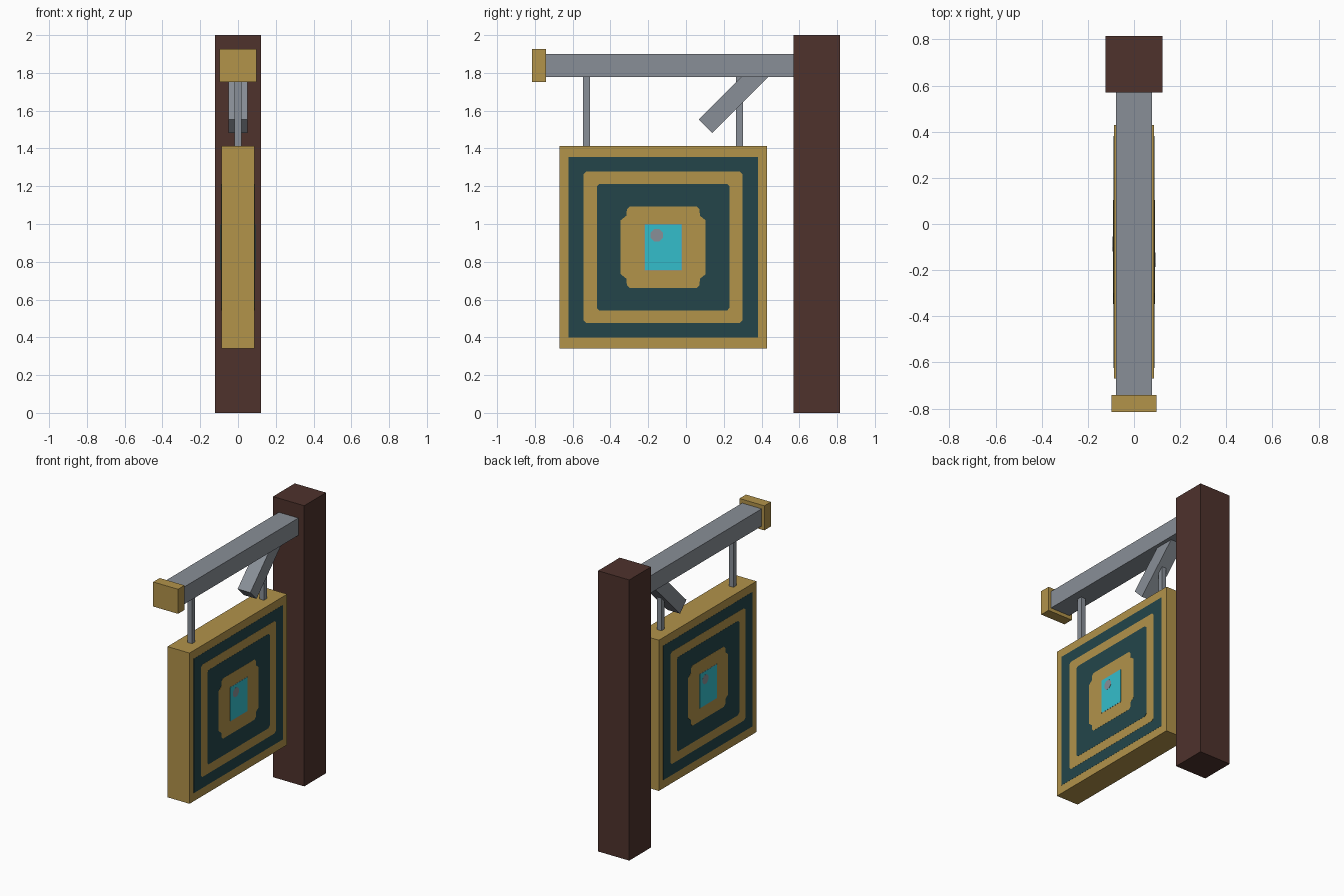
import bpy, bmesh, math
from mathutils import Vector

cube = bpy.data.objects.get("Cube")
if cube:
    bpy.data.objects.remove(cube, do_unlink=True)


def material(name, rgb):
    """Flat material from 0-255 sRGB values."""
    lin = []
    for v in rgb:
        c = v / 255
        lin.append(c / 12.92 if c <= 0.04045 else ((c + 0.055) / 1.055) ** 2.4)
    m = bpy.data.materials.new(name)
    m.use_nodes = True
    m.diffuse_color = (*lin, 1)
    bsdf = next(n for n in m.node_tree.nodes if n.type == 'BSDF_PRINCIPLED')
    bsdf.inputs["Base Color"].default_value = (*lin, 1)
    bsdf.inputs["Roughness"].default_value = 0.8
    return m


WOOD = material("dark wood", (78, 50, 44))
IRON = material("grey iron", (137, 143, 151))
GOLD = material("dull gold", (178, 147, 74))
TEAL = material("deep teal", (35, 69, 74))
CYAN = material("bright cyan", (52, 190, 203))


def prism(name, outline, x0, x1, mat):
    """Extrude a (y, z) outline from x0 to x1."""
    bm = bmesh.new()
    face = bm.faces.new([bm.verts.new((x0, y, z)) for y, z in outline])
    ext = bmesh.ops.extrude_face_region(bm, geom=[face])
    moved = [g for g in ext["geom"] if isinstance(g, bmesh.types.BMVert)]
    bmesh.ops.translate(bm, vec=Vector((x1 - x0, 0, 0)), verts=moved)
    bmesh.ops.recalc_face_normals(bm, faces=bm.faces)
    mesh = bpy.data.meshes.new(name)
    bm.to_mesh(mesh)
    bm.free()
    mesh.materials.append(mat)
    obj = bpy.data.objects.new(name, mesh)
    bpy.context.collection.objects.link(obj)
    return obj


def box(name, half_x, y0, y1, z0, z1, mat):
    return prism(name, [(y0, z0), (y1, z0), (y1, z1), (y0, z1)], -half_x, half_x, mat)


# Post, arm and end cap
box("post", 0.123, 0.57, 0.815, 0, 2, WOOD)
box("arm", 0.077, -0.745, 0.57, 1.777, 1.9, IRON)
box("arm_cap", 0.098, -0.815, -0.742, 1.752, 1.927, GOLD)

# Diagonal brace, its top end buried in the arm
prism("brace", [(0.067, 1.553), (0.138, 1.482), (0.46, 1.804), (0.389, 1.875)],
      -0.05, 0.05, IRON)

# Hanging rods
for name, y in (("front_rod", -0.526), ("rear_rod", 0.284)):
    box(name, 0.018, y - 0.018, y + 0.018, 1.41, 1.78, IRON)

# Sign board
HALF = 0.087
CY, CZ = -0.121, 0.877
box("sign_board", HALF, -0.67, 0.43, 0.34, 1.414, GOLD)


def cornered(w, h, steps):
    """Rectangle whose corners follow (inset_y, inset_z) steps."""
    pts = []
    for sy, sz in ((1, 1), (-1, 1), (-1, -1), (1, -1)):
        corner = [(sy * (w - a), sz * (h - b)) for a, b in steps]
        pts += corner if sy * sz > 0 else corner[::-1]
    return pts


square = [(0, 0)]
clipped = [(0, 0.014), (0.014, 0)]
notched = [(0, 0.072), (0.03, 0.048), (0.033, 0.014), (0.047, 0)]
dot = [(-0.034 + 0.035 * math.cos(math.tau * (i + 0.5) / 8),
        0.063 + 0.035 * math.sin(math.tau * (i + 0.5) / 8)) for i in range(8)]
jewel = [(y, z) for y, z in cornered(0.097, 0.12, square)]

# Painted layers, each a hair prouder than the last, on both sides
layers = [
    ("outer_field", cornered(0.502, 0.479, square), TEAL),
    ("gold_band", cornered(0.421, 0.4, clipped), GOLD),
    ("inner_field", cornered(0.351, 0.336, clipped), TEAL),
    ("centre_medallion", cornered(0.225, 0.2145, notched), GOLD),
    ("jewel_edge", cornered(0.099, 0.123, square), IRON),
    ("jewel", jewel, CYAN),
    ("jewel_dot", dot, IRON),
]
for side, s in (("left", 1), ("right", -1)):
    for i, (name, outline, mat) in enumerate(layers):
        pts = [(CY + s * y, CZ + z) for y, z in outline]
        prism(f"{side}_{name}", pts, s * (HALF - 0.001), s * (HALF + 0.0008 * (i + 1)), mat)
